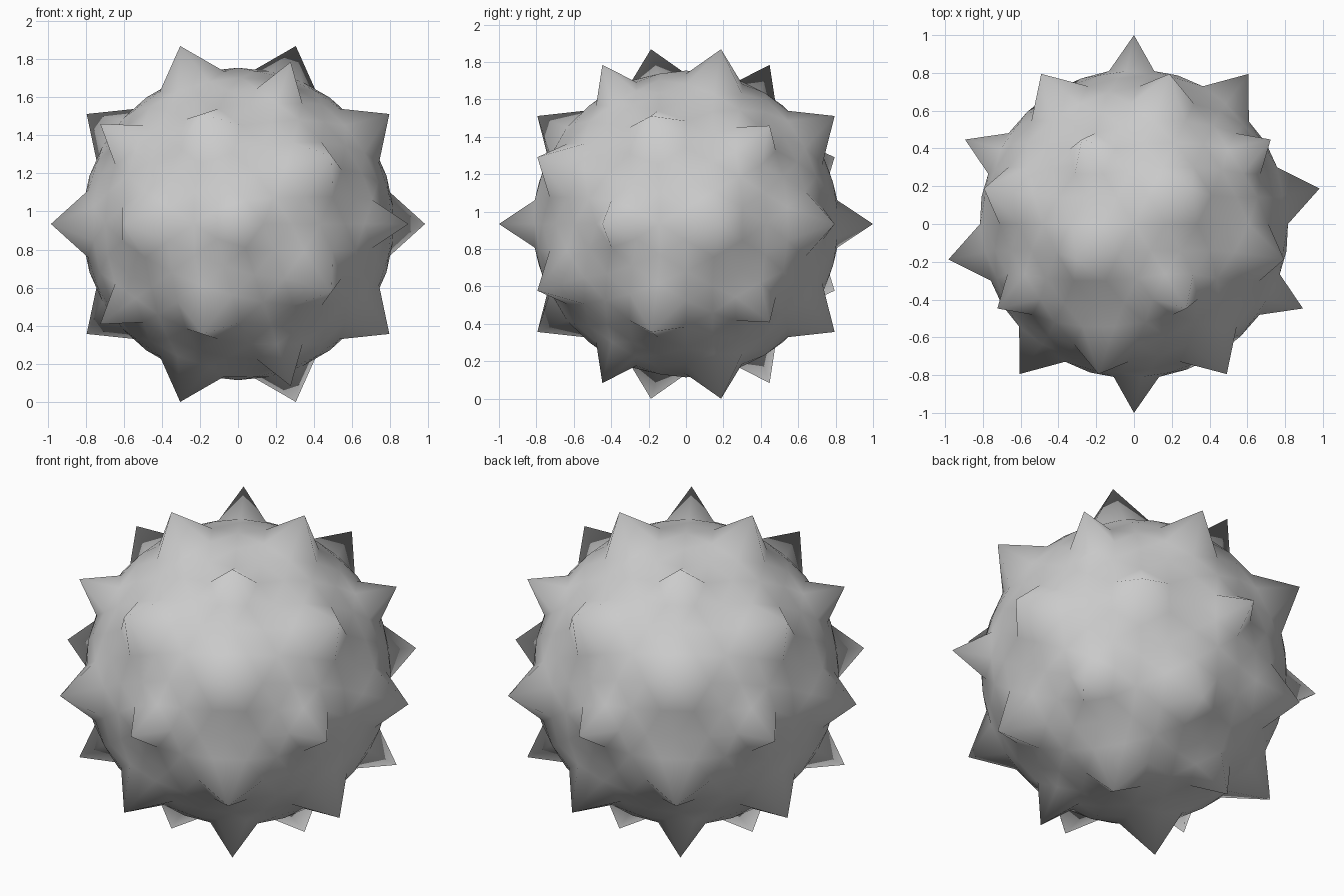
import bpy, bmesh, math
from mathutils import Matrix, Vector

cube = bpy.data.objects.get("Cube")
if cube:
    bpy.data.objects.remove(cube, do_unlink=True)

BODY, TIP = 0.82, 1.0          # valley radius and spike radius
PHI = (1 + math.sqrt(5)) / 2

# Single stone colour
stone = bpy.data.materials.new("stone_grey")
stone.use_nodes = True
colour = (0.6, 0.6, 0.6, 1)
stone.diffuse_color = colour
stone.node_tree.nodes["Principled BSDF"].inputs["Base Color"].default_value = colour

# Icosahedron from three golden rectangles
bm = bmesh.new()
for a in (-1, 1):
    for b in (-PHI, PHI):
        for co in ((a, b, 0), (0, a, b), (b, 0, a)):
            bm.verts.new(Vector(co).normalized())
bmesh.ops.convex_hull(bm, input=bm.verts[:])

# Split each face into a regular triangle grid
bmesh.ops.subdivide_edges(bm, edges=bm.edges[:], cuts=5, use_grid_fill=True)
bmesh.ops.triangulate(bm, faces=bm.faces[:])

# Raise the corners and the face centres into spikes, round off the rest
nearest = min(v.co.length for v in bm.verts)
for v in bm.verts:
    dist = v.co.length
    spike = dist > 0.999 or dist < nearest + 0.005
    v.co = v.co.normalized() * (TIP if spike else BODY)

# Turn the ball and stand it on the ground
bmesh.ops.rotate(bm, verts=bm.verts[:], matrix=Matrix.Rotation(math.atan(1 / PHI), 3, 'Z'))
low = min(v.co.z for v in bm.verts)
bmesh.ops.translate(bm, verts=bm.verts[:], vec=(0, 0, -low))
bmesh.ops.recalc_face_normals(bm, faces=bm.faces[:])
for f in bm.faces:
    f.smooth = True

mesh = bpy.data.meshes.new("spiky_ball")
bm.to_mesh(mesh)
bm.free()
mesh.materials.append(stone)
ball = bpy.data.objects.new("spiky_ball", mesh)
bpy.context.collection.objects.link(ball)
